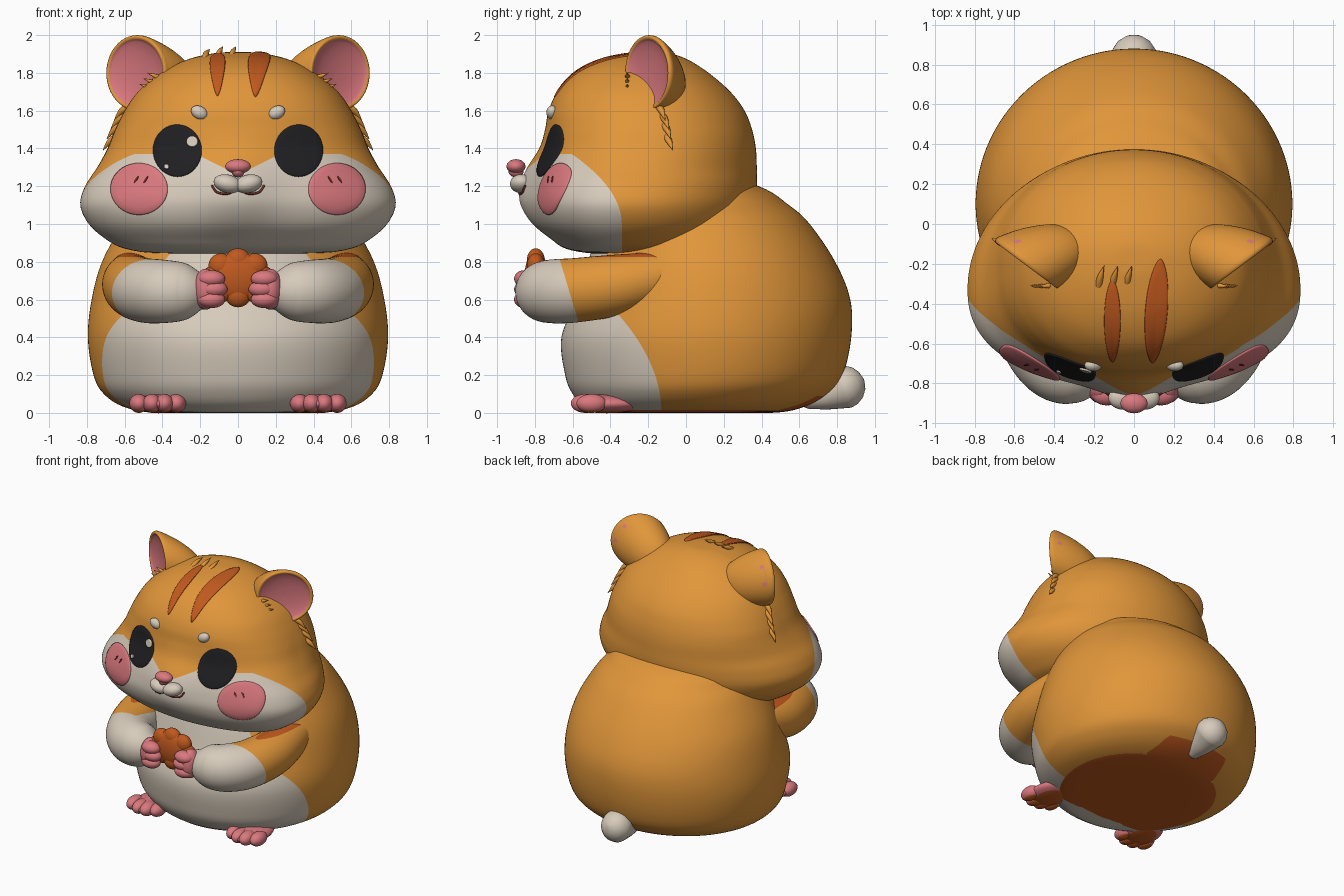
import bpy, bmesh, math
from mathutils import Vector, Matrix
from mathutils.bvhtree import BVHTree

if "Cube" in bpy.data.objects:
    bpy.data.objects.remove(bpy.data.objects["Cube"])


def material(name, *rgb):
    m = bpy.data.materials.new(name)
    m.diffuse_color = (*rgb, 1)
    m.use_nodes = True
    m.node_tree.nodes["Principled BSDF"].inputs["Base Color"].default_value = m.diffuse_color
    return m


ORANGE = material("orange fur", 0.75, 0.305, 0.042)
RUST = material("rust", 0.53, 0.10, 0.013)
CREAM = material("cream", 0.68, 0.60, 0.50)
PINK = material("pink", 0.70, 0.19, 0.21)
BLACK = material("black", 0.014, 0.014, 0.016)
DARK = material("dark brown", 0.16, 0.03, 0.02)


def finish(name, bm, mats, rules=()):
    """Smooth object; each rule(p) > 0 cuts out an area for the next material."""
    bmesh.ops.remove_doubles(bm, verts=bm.verts, dist=1e-5)
    bmesh.ops.recalc_face_normals(bm, faces=bm.faces)
    for rule in rules:
        val = {v: rule(v.co) for v in bm.verts}
        new = []
        for e in list(bm.edges):
            a, b = e.verts
            if val[a] * val[b] < 0:
                new.append(bmesh.utils.edge_split(e, a, val[a] / (val[a] - val[b]))[1])
        if new:
            bmesh.ops.connect_verts(bm, verts=new)
    for f in bm.faces:
        f.smooth = True
        for i, rule in enumerate(rules):
            if rule(f.calc_center_median()) > 0:
                f.material_index = i + 1
    me = bpy.data.meshes.new(name)
    bm.to_mesh(me)
    for m in mats:
        me.materials.append(m)
    bpy.context.collection.objects.link(bpy.data.objects.new(name, me))


def spline(rows, steps):
    """Catmull-Rom samples through rows of numbers."""
    out, n = [], len(rows)
    for i in range(n - 1):
        p = [rows[max(i - 1, 0)], rows[i], rows[i + 1], rows[min(i + 2, n - 1)]]
        for k in range(steps):
            t = k / steps
            out.append([0.5 * (2 * b + (c - a) * t + (2 * a - 5 * b + 4 * c - d) * t * t
                               + (3 * b - a - 3 * c + d) * t ** 3) for a, b, c, d in zip(*p)])
    return out + [list(rows[-1])]


def skin(bm, rings):
    """Join rings of points with quads and cap the ends."""
    vs = [[bm.verts.new(p) for p in r] for r in rings]
    n = len(vs[0])
    for a, b in zip(vs, vs[1:]):
        for i in range(n):
            j = (i + 1) % n
            bm.faces.new((a[i], a[j], b[j], b[i]))
    bm.faces.new(vs[0])
    bm.faces.new(vs[-1])


def loft(rows, steps, seg, power=2, snout=0, fill=0):
    """Rows: height, half width, front y, back y, y of greatest width."""
    bm, rings = bmesh.new(), []
    for z, rx, yf, yb, yc in spline(rows, steps):
        ring = []
        for i in range(seg):
            a = 2 * math.pi * (i + .5) / seg
            c, s = math.cos(a), math.sin(a)
            if s > 0:
                x, y = rx * c * (1 + fill * s * math.exp(-((z - 1.43) / .13) ** 2)), yc + s * (yb - yc)
            else:
                x = rx * math.copysign(abs(c) ** (2 / power), c)
                y = yc - abs(s) ** (2 / power) * (yc - yf)
                y -= snout * math.exp(-(x / .2) ** 2 - ((z - 1.2) / .22) ** 2)
            ring.append((x, y, max(z, 0)))
        rings.append(ring)
    skin(bm, rings)
    bmesh.ops.recalc_face_normals(bm, faces=bm.faces)
    return bm


def tube(bm, pts, seg=16, steps=6):
    """Round-ended tube through (x, y, z, radius) points."""
    s = [(Vector(p[:3]), max(p[3], 0.0005)) for p in spline(pts, steps)]
    d0, d1 = (s[1][0] - s[0][0]).normalized(), (s[-1][0] - s[-2][0]).normalized()
    caps = [math.radians(a) for a in (3, 25, 48, 70)]
    start = [(s[0][0] - d0 * s[0][1] * math.cos(a), s[0][1] * math.sin(a)) for a in caps]
    end = [(s[-1][0] + d1 * s[-1][1] * math.cos(a), s[-1][1] * math.sin(a)) for a in reversed(caps)]
    s, rings = start + s + end, []
    for i, (p, r) in enumerate(s):
        d = (s[min(i + 1, len(s) - 1)][0] - s[max(i - 1, 0)][0]).normalized()
        u = d.cross(Vector((0.12, 0.1, 1))).normalized()
        v = d.cross(u)
        rings.append([p + (u * math.cos(a) + v * math.sin(a)) * r
                      for a in (2 * math.pi * k / seg for k in range(seg))])
    skin(bm, rings)


def ball(bm, loc, rad, tilt=0):
    m = Matrix.Translation(loc) @ Matrix.Rotation(tilt, 4, 'Y') @ Matrix.Diagonal((*rad, 1))
    bmesh.ops.create_uvsphere(bm, u_segments=32, v_segments=20, radius=1, matrix=m)


# Body: round, with cream belly and rust underside
body_rows = [(0, .01, .04, .06, .05), (0, .42, -.42, .45, .05), (.03, .60, -.53, .62, .06),
             (.1, .71, -.60, .75, .08), (.2, .765, -.64, .83, .1), (.4, .795, -.66, .875, .1),
             (.6, .775, -.58, .87, .1), (.8, .72, -.52, .79, .1), (1.0, .61, -.45, .655, .08),
             (1.1, .53, -.40, .545, .05), (1.2, .42, -.33, .385, .03), (1.3, .01, 0, .02, .01)]
finish("body", loft(body_rows, 7, 128), [ORANGE, CREAM, RUST], [
    lambda p: max(-.42, -.13 - .84 * p.z ** 2) - p.y,
    lambda p: min(p.y + .36, max(.015 - p.z, min(.09 - p.z, .4 - .2 * p.y - abs(p.x), p.y - .2)))])

# Head: wide cheeks, cream lower face
head_rows = [(.84, .01, -.32, -.30, -.31), (.845, .42, -.50, 0, -.3), (.87, .60, -.63, .15, -.32),
             (.92, .70, -.70, .25, -.33), (1.0, .79, -.78, .32, -.33), (1.1, .835, -.815, .36, -.33),
             (1.2, .81, -.805, .375, -.32), (1.3, .745, -.78, .375, -.29), (1.4, .69, -.745, .37, -.25),
             (1.5, .65, -.735, .35, -.22), (1.6, .60, -.725, .31, -.2), (1.7, .53, -.68, .235, -.2),
             (1.8, .41, -.59, .12, -.2), (1.87, .27, -.45, .01, -.19), (1.905, .12, -.28, -.09, -.18),
             (1.91, .005, -.19, -.18, -.185)]
head = loft(head_rows, 7, 144, 2.3, .075, .06)
tree = BVHTree.FromBMesh(head)
finish("head", head, [ORANGE, CREAM], [lambda p: min(
    min(1.26 + .5 * abs(p.x), 1.37) - p.z, -.34 - .25 * max(0, (p.z - 1) / .36) ** 2 - p.y)])


def on_head(a, b, off, top=False):
    """Point on the head seen from the front (x, z) or the top (x, y)."""
    o, d = ((a, b, 3), (0, 0, -1)) if top else ((a, -3, b), (0, 1, 0))
    p, n, _, _ = tree.ray_cast(Vector(o), Vector(d))
    return p - n * off * (1 if n.dot(Vector(d)) > 0 else -1)


def patch(name, a, b, ra, rb, mat, off=.008, turn=0, top=False, power=1):
    """Thin painted plate that follows the head."""
    bm, rings = bmesh.new(), []
    for r, o in [(.01, off), (.25, off), (.5, off), (.75, off), (.95, off), (1, off * .7), (1, -.006)]:
        ring = []
        for k in range(40):
            t = 2 * math.pi * k / 40
            u = ra * r * math.cos(t) * abs(math.cos(t)) ** (power - 1)
            v = rb * r * math.sin(t)
            ring.append(on_head(a + u * math.cos(turn) - v * math.sin(turn),
                                b + u * math.sin(turn) + v * math.cos(turn), o, top))
        rings.append(ring)
    skin(bm, rings)
    finish(name, bm, [mat])


# Forehead stripes and eye glints
patch("stripe_left", -.108, -.485, .041, .205, RUST, top=True, power=1.2)
patch("stripe_right", .112, -.435, .056, .26, RUST, turn=-.08, top=True, power=1.2)
patch("eye_glint_large", -.24, 1.435, .03, .03, CREAM, off=.018)
patch("eye_glint_small", -.375, 1.3, .012, .012, CREAM, off=.014)

EAR = [(.002, -.22), (.07, -.21), (.13, -.17), (.175, -.1), (.197, -.03), (.2, .005), (.193, .02),
       (.18, .018), (.168, .008), (.13, -.004), (.07, -.012), (.002, -.015)]

for s, side in ((-1, "left"), (1, "right")):
    # Eye, blush and blush marks
    patch("eye_" + side, s * .32, 1.388, .128, .138, BLACK)
    patch("blush_" + side, s * .522, 1.185, .15, .135, PINK, off=.009)
    for x in (.485, .535):
        patch("blush_mark_" + side, s * x, 1.232, .005, .021, DARK, off=.012, turn=s * .6)

    # Eyebrow
    bm = bmesh.new()
    ball(bm, on_head(s * .205, 1.59, 0), (.046, .03, .034), s * -.5)
    finish("eyebrow_" + side, bm, [CREAM])

    # Ear cup facing forward and outward, its back sweeping in towards the head
    bm = bmesh.new()
    c, u, n = Vector((s * .53, -.19, 1.8)), Vector((s * .8, .6, 0)), Vector((s * .6, -.8, 0))
    sweep = Vector((s * -.12, -.03, -.07))
    skin(bm, [[c + u * r * math.cos(t) + Vector((0, 0, r * math.sin(t))) + n * d + sweep * max(0, -d / .2)
               for t in (2 * math.pi * k / 48 for k in range(48))] for r, d in spline(EAR, 3)])
    finish("ear_" + side, bm, [ORANGE, PINK],
           [lambda p: min(.178 - math.hypot((p - c).dot(u), p.z - c.z), (p - c).dot(n) + .05)])

    # Fur tufts inside the ear and at the temple
    bm = bmesh.new()
    for x, z in ((.45, 1.75), (.47, 1.72), (.43, 1.78)):
        tube(bm, [(s * (x - .05), -.29, z - .03, .016), (s * x, -.31, z, .013), (s * (x + .05), -.31, z + .02, .001)], 8, 3)
    for x, y, z in ((.60, -.13, 1.60), (.62, -.11, 1.55), (.64, -.1, 1.50), (.66, -.09, 1.44)):
        tube(bm, [(s * (x - .04), y - .02, z + .03, .02), (s * (x + .015), y, z, .017),
                  (s * (x + .055), y + .02, z - .05, .001)], 10, 4)
    finish("fur_tufts_" + side, bm, [ORANGE])

    # Arm with cream forearm
    bm = bmesh.new()
    tube(bm, [(s * .56, -.06, .74, .12), (s * .56, -.35, .68, .16), (s * .50, -.58, .65, .17),
              (s * .40, -.715, .643, .168), (s * .28, -.755, .643, .15), (s * .20, -.77, .645, .1)], 48, 10)
    finish("arm_" + side, bm, [ORANGE, RUST, CREAM], [
        lambda p: p.z - .825, lambda p: max(.4 - abs(p.x), -.62 - .3 * (p.z - .65) - p.y)])

    # Hand with fingers
    bm = bmesh.new()
    ball(bm, (s * .17, -.82, .655), (.066, .08, .108))
    for k in (-1, 0, 1):
        ball(bm, (s * (.14 - .012 * (k == 0)), -.855, .655 + k * .055), (.072, .055, .045))
    finish("hand_" + side, bm, [PINK])

    # Foot with toes
    bm = bmesh.new()
    ball(bm, (s * .42, -.42, .048), (.13, .18, .05))
    for x, y in ((.325, -.5), (.39, -.53), (.455, -.53), (.525, -.5)):
        ball(bm, (s * x, y, .05), (.05, .08, .05))
    finish("foot_" + side, bm, [PINK, RUST], [lambda p: .012 - p.z])

# Muzzle, nose and mouth
bm = bmesh.new()
for s in (-1, 1):
    ball(bm, (s * .055, -.872, 1.213), (.075, .06, .048), s * -.25)
finish("muzzle", bm, [CREAM])
bm = bmesh.new()
ball(bm, (0, -.9, 1.305), (.068, .05, .038))
ball(bm, (0, -.9, 1.28), (.035, .04, .033))
finish("nose", bm, [PINK])
bm = bmesh.new()
tube(bm, [(*on_head(x, z, .003), .006) for x, z in ((-.135, 1.2), (-.11, 1.168), (-.055, 1.16), (0, 1.18),
                                                    (.055, 1.16), (.11, 1.168), (.135, 1.2))], 8, 5)
finish("mouth", bm, [DARK])

# Hair tuft on the crown
bm = bmesh.new()
for x, h in ((-.17, .035), (-.1, .05), (-.03, .05)):
    tube(bm, [(x - .01, -.34, 1.85, .02), (x, -.27, 1.885 + h * .4, .016), (x + .02, -.21, 1.89 + h, .001)], 8, 4)
finish("crown_tuft", bm, [ORANGE])

# Scalloped cookie
bm = bmesh.new()
ball(bm, (0, -.8, .72), (.15, .055, .13))
for k in range(8):
    a = math.pi / 2 + k * math.pi / 4
    ball(bm, (.125 * math.cos(a), -.795, .715 + .09 * math.sin(a)), (.068, .048, .066))
finish("cookie", bm, [RUST])

# Tail
bm = bmesh.new()
tube(bm, [(0, .66, .08, .06), (0, .74, .1, .085), (0, .835, .135, .115)], 32, 6)
finish("tail", bm, [CREAM])
